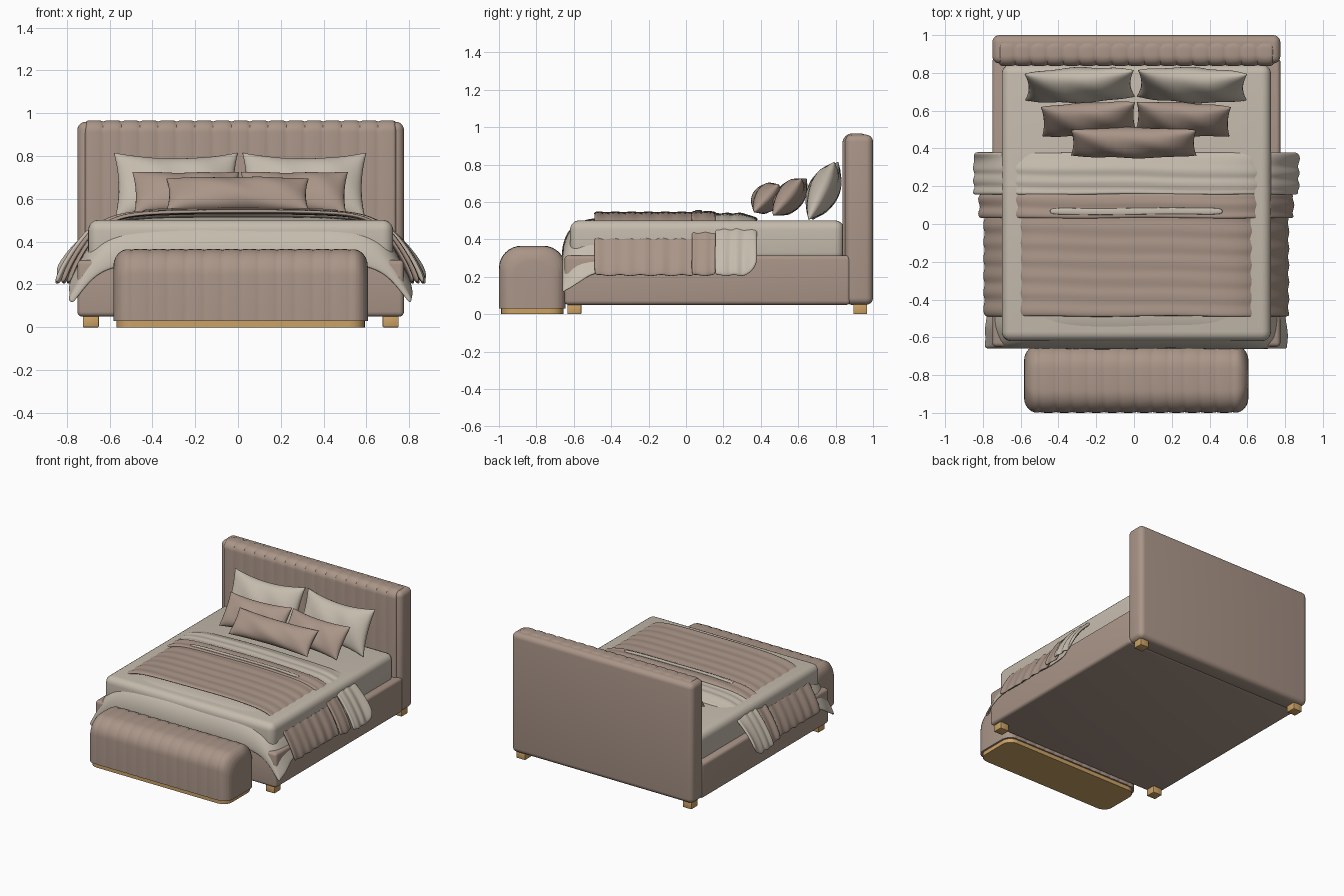
import bpy, bmesh
from math import sin, cos, pi, sqrt, radians
from mathutils import Matrix, Vector

if "Cube" in bpy.data.objects:
    bpy.data.objects.remove(bpy.data.objects["Cube"])

CX = 0.012  # the bed's own centre line


def material(name, rgb):
    m = bpy.data.materials.new(name)
    m.use_nodes = True
    m.diffuse_color = (*rgb, 1)
    m.node_tree.nodes["Principled BSDF"].inputs["Base Color"].default_value = (*rgb, 1)
    return m


TAUPE = material("taupe fabric", (0.40, 0.30, 0.245))
CREAM = material("cream linen", (0.56, 0.50, 0.42))
WOOD = material("golden wood", (0.60, 0.36, 0.13))


def finish(name, bm, mat, angle=40):
    bmesh.ops.recalc_face_normals(bm, faces=bm.faces)
    mesh = bpy.data.meshes.new(name)
    bm.to_mesh(mesh)
    bm.free()
    mesh.materials.append(mat)
    ob = bpy.data.objects.new(name, mesh)
    bpy.context.collection.objects.link(ob)
    bpy.ops.object.select_all(action="DESELECT")
    ob.select_set(True)
    bpy.context.view_layer.objects.active = ob
    bpy.ops.object.shade_smooth_by_angle(angle=radians(angle))
    return ob


def box(name, lo, hi, mat, bevel=0.0, segments=4):
    lo, hi = Vector(lo), Vector(hi)
    bm = bmesh.new()
    bmesh.ops.create_cube(bm, size=1)
    bmesh.ops.scale(bm, vec=hi - lo, verts=bm.verts)
    bmesh.ops.translate(bm, vec=(lo + hi) / 2, verts=bm.verts)
    if bevel:
        bmesh.ops.bevel(bm, geom=bm.edges[:], offset=bevel, segments=segments,
                        profile=0.5, affect="EDGES")
    return finish(name, bm, mat)


def skin(bm, rows, closed=False):
    """Join rows of points with quads; closed rows become capped tubes."""
    grid = [[bm.verts.new(p) for p in row] for row in rows]
    n = len(grid[0])
    for a, b in zip(grid, grid[1:]):
        for i in range(n if closed else n - 1):
            j = (i + 1) % n
            bm.faces.new((a[i], a[j], b[j], b[i]))
    if closed:
        bm.faces.new(grid[0])
        bm.faces.new(grid[-1])


def channelled(name, x0, x1, y0, y1, z0, z1, round_top, round_end, channels, depth, mat):
    """Upholstered block with a round top, round ends and stitched channels."""
    hy, cy, width = (y1 - y0) / 2, (y0 + y1) / 2, x1 - x0
    steps = channels * 8
    xs = {width * i / steps for i in range(steps + 1)}
    for i in range(7):
        d = round_end * (1 - cos(pi / 2 * i / 6))
        xs |= {d, width - d}
    rows = []
    for t in sorted(xs):
        d = min(t, width - t, round_end)
        inset = round_end - sqrt(max(0, round_end ** 2 - (round_end - d) ** 2))
        inset += depth * (1 - abs(sin(pi * channels * t / width)) ** 0.5)
        h, top = hy - inset, z1 - inset
        r = min(round_top, h * 0.95)
        row = [(x0 + t, cy - h, z0)]
        for side, start in ((-1, pi), (1, pi / 2)):
            for k in range(9):
                a = start - pi / 2 * k / 8
                row.append((x0 + t, cy + side * (h - r) + r * cos(a), top - r + r * sin(a)))
        row.append((x0 + t, cy + h, z0))
        rows.append(row)
    bm = bmesh.new()
    skin(bm, rows, closed=True)
    return finish(name, bm, mat, 50)


def drape(name, profile, stations, mat, thick=0.014, ripple=0.004, phase=0.0):
    """Cloth over the bed. profile: half section (x, z); stations: (y, top, hem, spread)."""
    crown, base = profile[0][1], profile[-1][1]
    section = [(-x, z) for x, z in profile[:0:-1]] + list(profile)
    rows = []
    for k, (y, top, hem, spread) in enumerate(stations):
        row = []
        for x, z in section:
            side = abs(x) / profile[-1][0]
            f = (z - base) / (crown - base)
            wave = ripple * sin(k * 2.1 + phase + x * 1.5)
            row.append((CX + x * spread + (1 if x > 0 else -1) * wave * 1.8 * side ** 4,
                        y + 0.006 * sin(x * 9 + phase) * (1 - side),
                        hem + (top - hem) * f + wave * f + 0.005 * sin(k * 1.7) * (1 - f)))
        rows.append(row)
    bm = bmesh.new()
    skin(bm, rows)
    ob = finish(name, bm, mat, 60)
    solid = ob.modifiers.new("thickness", "SOLIDIFY")
    solid.thickness = thick
    solid.offset = 0
    sub = ob.modifiers.new("soft", "SUBSURF")
    sub.levels = sub.render_levels = 2
    return ob


def strip(y0, y1, n, top, hem, spread=1.0):
    return [(y0 + (y1 - y0) * i / n, top, hem, spread) for i in range(n + 1)]


def cushion(name, centre, w, h, t, tilt, mat, yaw=0.0, pinch=0.14, n=22):
    """Pillow with drawn-in sides and pointed corners, leaning back by tilt degrees."""
    bm = bmesh.new()
    for side in (-1, 1):
        rows = []
        for i in range(n + 1):
            row = []
            for j in range(n + 1):
                u, v = -cos(pi * i / n), -cos(pi * j / n)
                puff = ((1 - u * u) * (1 - v * v)) ** 0.45
                crease = 0.006 * sin(7 * u + 3 * v) * puff
                row.append((w / 2 * u * (1 - pinch * 0.5 * (1 - v * v)),
                            side * t / 2 * puff + crease,
                            h / 2 * v * (1 - pinch * 1.5 * (1 - u * u))))
            rows.append(row)
        skin(bm, rows)
    bmesh.ops.remove_doubles(bm, verts=bm.verts, dist=0.0005)
    turn = Matrix.Rotation(radians(yaw), 4, "Z") @ Matrix.Rotation(radians(-tilt), 4, "X")
    bmesh.ops.transform(bm, matrix=Matrix.Translation(centre) @ turn, verts=bm.verts)
    return finish(name, bm, mat, 70)


# Bed base, headboard and mattress
box("bed_frame", (-0.75, -0.65, 0.05), (0.775, 0.88, 0.315), TAUPE, 0.022)
box("headboard", (-0.75, 0.85, 0.05), (0.775, 1.0, 0.96), TAUPE, 0.038, 5)
channelled("headboard_panel", -0.715, 0.74, 0.836, 0.985, 0.28, 0.967,
           0.055, 0.015, 17, 0.006, TAUPE)
box("mattress", (-0.70, -0.62, 0.28), (0.725, 0.845, 0.502), CREAM, 0.05, 5)

# Feet
for side, x in (("right", -0.687), ("left", 0.713)):
    for end, y in (("front", -0.597), ("back", 0.932)):
        box(f"{end}_{side}_foot", (x - 0.037, y - 0.037, 0), (x + 0.037, y + 0.037, 0.055),
            WOOD, 0.004, 2)

# Bench at the foot of the bed
channelled("bench_cushion", -0.582, 0.606, -1.0, -0.643, 0.03, 0.366,
           0.12, 0.075, 14, 0.004, TAUPE)
bench_base = box("bench_base", (-0.568, -0.988, 0), (0.592, -0.655, 0.034), WOOD)
bm = bmesh.new()
bm.from_mesh(bench_base.data)
corners = [e for e in bm.edges if abs(e.verts[0].co.z - e.verts[1].co.z) > 0.01]
bmesh.ops.bevel(bm, geom=corners, offset=0.07, segments=6, profile=0.5, affect="EDGES")
bm.to_mesh(bench_base.data)
bm.free()

# Bedding layers
duvet_half = [(0, .5), (.2, .5), (.4, .498), (.55, .485), (.64, .45), (.70, .39),
              (.745, .31), (.78, .24), (.80, .2)]
foot_curve = [(-0.656, .30, .11, .985), (-0.652, .36, .12, 1), (-0.635, .42, .13, 1),
              (-0.60, .47, .155, 1), (-0.55, .492, .18, 1)]
drape("duvet", duvet_half, foot_curve + strip(-0.49, 0.2, 7, 0.51, 0.22, 0.985),
      CREAM, 0.014, 0.002)

throw_half = [(0, .54), (.2, .54), (.42, .535), (.56, .52), (.645, .475), (.70, .41),
              (.75, .33), (.785, .26), (.805, .2)]
drape("blanket", throw_half, strip(-0.49, 0.045, 18, 0.54, 0.205), TAUPE, 0.016, 0.004)
drape("blanket_fold", throw_half, strip(0.03, 0.16, 5, 0.54, 0.205, 1.03),
      TAUPE, 0.022, 0.005, 1)
drape("sheet_fold", throw_half,
      strip(0.155, 0.31, 7, 0.53, 0.205, 1.065) + [(0.35, 0.515, 0.22, 1.07),
                                                   (0.38, 0.50, 0.27, 1.06)],
      CREAM, 0.022, 0.005, 2)
drape("sheet_reveal", [(0, .552), (.2, .552), (.35, .549), (.46, .541)],
      strip(0.05, 0.085, 2, 0.554, 0.543), CREAM, 0.008, 0.001)

# Pillows, mirrored in pairs
for side, s in (("right", -1), ("left", 1)):
    cushion(f"{side}_sleeping_pillow", (0.01 + s * 0.298, 0.735, 0.66), 0.58, 0.34, 0.16,
            24, CREAM, s * -2)
    cushion(f"{side}_cushion", (0.01 + s * 0.25, 0.555, 0.627), 0.50, 0.25, 0.14,
            38, TAUPE, s * -3, 0.1)
cushion("lumbar_cushion", (-0.002, 0.43, 0.62), 0.665, 0.20, 0.14, 42, TAUPE, 0, 0.08)

# Button on the lumbar cushion
bm = bmesh.new()
bmesh.ops.create_uvsphere(bm, u_segments=16, v_segments=10, radius=0.018)
bmesh.ops.scale(bm, vec=(0.9, 0.7, 1.4), verts=bm.verts)
bmesh.ops.translate(bm, vec=(0, 0.362, 0.615), verts=bm.verts)
finish("cushion_button", bm, TAUPE)
